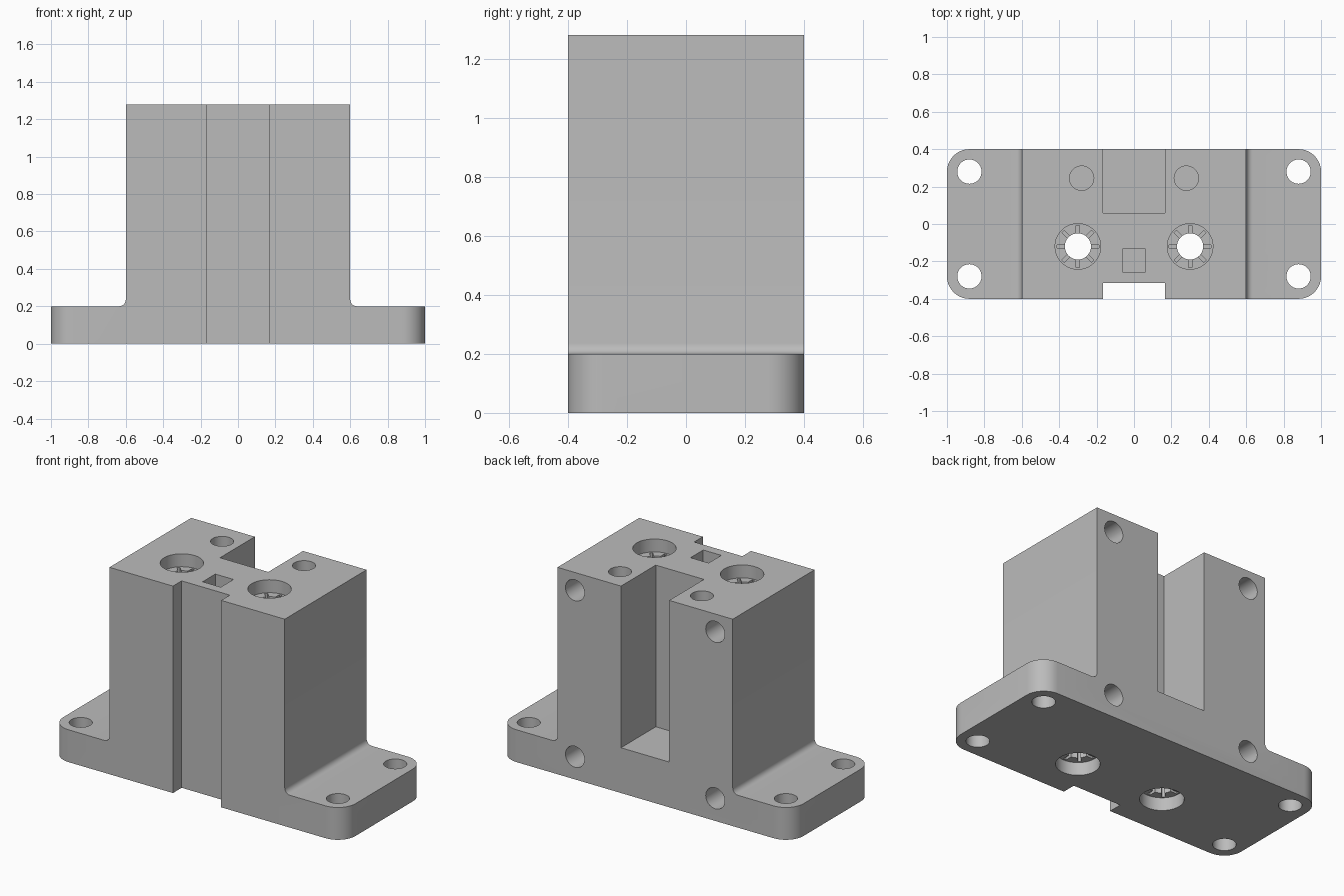
import bpy, bmesh, math
from mathutils import Matrix, Vector

if "Cube" in bpy.data.objects:
    bpy.data.objects.remove(bpy.data.objects["Cube"])

TOP, BASE = 1.28, 0.2
grey = bpy.data.materials.new("plain grey")
grey.diffuse_color = (0.5, 0.5, 0.5, 1)
grey.use_nodes = True
grey.node_tree.nodes["Principled BSDF"].inputs["Base Color"].default_value = grey.diffuse_color


def new_object(name, bm):
    bmesh.ops.recalc_face_normals(bm, faces=bm.faces)
    mesh = bpy.data.meshes.new(name)
    bm.to_mesh(mesh)
    bm.free()
    ob = bpy.data.objects.new(name, mesh)
    bpy.context.collection.objects.link(ob)
    return ob


def prism(name, points, offset):
    """Extrude a closed outline of 3D points along an offset."""
    bm = bmesh.new()
    face = bm.faces.new([bm.verts.new(p) for p in points])
    ext = bmesh.ops.extrude_face_region(bm, geom=[face])["geom"]
    bmesh.ops.translate(bm, vec=offset, verts=[v for v in ext if isinstance(v, bmesh.types.BMVert)])
    return new_object(name, bm)


def arc(cx, cy, r, start, end, n=10):
    return [(cx + r * math.cos(math.radians(start + (end - start) * i / n)),
             cy + r * math.sin(math.radians(start + (end - start) * i / n))) for i in range(n + 1)]


def boolean(target, cutter, operation="DIFFERENCE"):
    mod = target.modifiers.new("cut", "BOOLEAN")
    mod.operation, mod.solver, mod.object = operation, "EXACT", cutter
    bpy.context.view_layer.objects.active = target
    bpy.ops.object.modifier_apply(modifier=mod.name)
    bpy.data.objects.remove(cutter)


def box(x0, x1, y0, y1, z0, z1):
    return prism("box_cutter", [(x0, y0, z0), (x1, y0, z0), (x1, y1, z0), (x0, y1, z0)], (0, 0, z1 - z0))


def hole(x, y, z0, z1, r):
    return prism("hole_cutter", [(px, py, z0) for px, py in arc(x, y, r, 0, 360, 40)[:-1]], (0, 0, z1 - z0))


# Body: T-shaped front profile with filleted shoulders
F = 0.035
right = [(1, 0), (1, BASE)] + arc(0.6 + F, BASE + F, F, 270, 180, 6) + [(0.6, TOP)]
outline = right + [(-x, z) for x, z in reversed(right)]
body = prism("mounting_block", [(x, -0.4, z) for x, z in outline], (0, 0.8, 0))

# Rounded flange corners
plan = []
for sx, sy, a in ((1, 1, 0), (-1, 1, 90), (-1, -1, 180), (1, -1, 270)):
    plan += arc(sx * 0.88, sy * 0.28, 0.12, a, a + 90)
boolean(body, prism("plan_cutter", [(x, y, -0.1) for x, y in plan], (0, 0, 1.6)), "INTERSECT")

# Rear slot, front groove and square pocket
boolean(body, box(-0.165, 0.165, 0.06, 0.5, 0.28, 1.4))
boolean(body, box(-0.165, 0.165, -0.5, -0.315, -0.1, 1.4))
boolean(body, box(-0.062, 0.062, -0.257, -0.133, TOP - 0.2, 1.4))

for s in (-1, 1):
    # Flange bolt holes
    for y in (-0.28, 0.28):
        boolean(body, hole(s * 0.88, y, -0.1, 0.4, 0.065))
    # Small blind hole in the top
    boolean(body, hole(s * 0.28, 0.245, TOP - 0.25, 1.4, 0.065))
    # Blind holes in the back
    for z in (0.14, 1.17):
        ring = arc(s * 0.48, z, 0.065, 0, 360, 40)[:-1]
        boolean(body, prism("back_cutter", [(x, 0.2, pz) for x, pz in ring], (0, 0.3, 0)))
    # Guide bore with a recess at each end
    bx, by = s * 0.3, -0.12
    boolean(body, hole(bx, by, -0.1, 1.4, 0.07))
    boolean(body, hole(bx, by, TOP - 0.08, 1.4, 0.122))
    boolean(body, hole(bx, by, -0.1, 0.08, 0.122))
    # Radial slots below each recess
    for k in range(4):
        turn = Matrix.Rotation(k * math.pi / 4, 3, "Z")
        for z0, z1 in ((0.05, 0.4), (TOP - 0.4, TOP - 0.05)):
            pts = [turn @ Vector((x, y, 0)) + Vector((bx, by, z0))
                   for x, y in ((-0.112, -0.009), (0.112, -0.009), (0.112, 0.009), (-0.112, 0.009))]
            boolean(body, prism("slot_cutter", pts, (0, 0, z1 - z0)))

# Finish
body.data.materials.clear()
body.data.materials.append(grey)
for p in body.data.polygons:
    p.material_index = 0
bpy.ops.object.select_all(action="DESELECT")
body.select_set(True)
bpy.context.view_layer.objects.active = body
bpy.ops.object.shade_smooth_by_angle(angle=math.radians(30))
